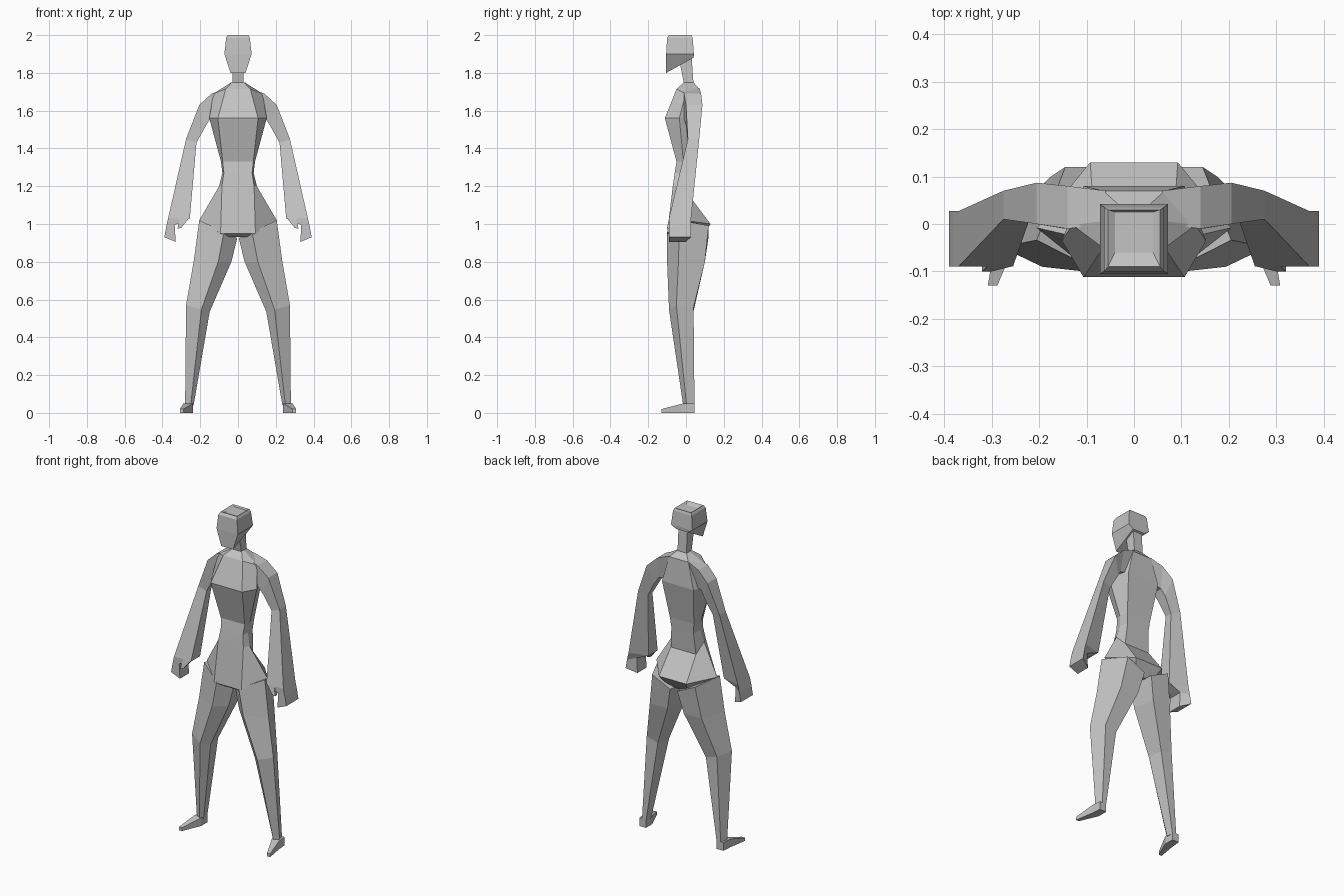
import bpy
import bmesh

cube = bpy.data.objects.get("Cube")
if cube:
    bpy.data.objects.remove(cube, do_unlink=True)

grey = bpy.data.materials.new("plain grey")
grey.use_nodes = True
tone = (0.55, 0.55, 0.55, 1)
grey.diffuse_color = tone
grey.node_tree.nodes["Principled BSDF"].inputs["Base Color"].default_value = tone


def blend(start, end, share):
    return start + (end - start) * share


def loft(name, rings, mirrored=False):
    """Skin closed rings of equal length, cap both ends, keep flat faces."""
    bm = bmesh.new()
    loops = [[bm.verts.new(point) for point in ring] for ring in rings]
    count = len(loops[0])
    for low, high in zip(loops, loops[1:]):
        for i in range(count):
            j = (i + 1) % count
            bm.faces.new((low[i], low[j], high[j], high[i]))
    bm.faces.new(reversed(loops[0]))
    bm.faces.new(loops[-1])
    bmesh.ops.recalc_face_normals(bm, faces=bm.faces)
    mesh = bpy.data.meshes.new(name)
    bm.to_mesh(mesh)
    bm.free()
    mesh.materials.append(grey)
    obj = bpy.data.objects.new(name, mesh)
    bpy.context.collection.objects.link(obj)
    if mirrored:
        modifier = obj.modifiers.new("mirror", "MIRROR")
        modifier.use_mirror_merge = False


def symmetric(half):
    """Complete a left half ring, listed front to back, with its right half."""
    return half + [(-x, y, z) for x, y, z in reversed(half)]


def body_section(z, width, front, back, panel=0.75, front_drop=0, back_drop=0):
    """Six-sided slice: flat front and back panels with a ridge on each side."""
    return symmetric([
        (width * panel, front, z - front_drop),
        (width, blend(front, back, 0.4), z),
        (width * panel, back, z - back_drop),
    ])


def box_section(z, width, front, back, rise=0):
    """Four-sided slice whose back edge may sit higher than its front."""
    return symmetric([(width, front, z), (width, back, z + rise)])


def arm_section(outer, inner, front, back):
    """Four-sided slice between an outer and an inner (x, z) edge."""
    (out_x, out_z), (in_x, in_z) = outer, inner
    inner_back = blend(front, back, 0.75)
    return [(out_x, front, out_z), (out_x, back, out_z),
            (in_x, inner_back, in_z), (in_x, front, in_z)]


def leg_section(z, inner, outer, front, back, tilt=0):
    """Five-sided slice with a front ridge, rising outward by the tilt."""
    side = blend(front, back, 0.3)
    corners = [(0.35, front), (1, side), (0.7, back), (0.1, back), (0, side)]
    return [(blend(inner, outer, share), y, z + tilt * share)
            for share, y in corners]


def foot_section(y, center, width, height):
    left, right = center - width / 2, center + width / 2
    return [(left, y, 0), (right, y, 0), (right, y, height), (left, y, height)]


# Torso, from crotch to the base of the neck
loft("torso", [
    body_section(z=0.93, width=0.08, front=-0.07, back=0.08),
    body_section(z=1.02, width=0.205, front=-0.1, back=0.13, panel=0.45,
                 front_drop=0.07, back_drop=0.02),
    body_section(z=1.2, width=0.1, front=-0.07, back=0.025, panel=0.85,
                 back_drop=0.06),
    body_section(z=1.27, width=0.083, front=-0.06, back=0.035, panel=0.9),
    body_section(z=1.33, width=0.09, front=-0.05, back=0.04, panel=0.9),
    body_section(z=1.56, width=0.152, front=-0.112, back=0.08, panel=0.7),
    body_section(z=1.69, width=0.13, front=-0.05, back=0.07, panel=0.5,
                 front_drop=-0.025, back_drop=-0.025),
    body_section(z=1.75, width=0.035, front=-0.01, back=0.04, panel=0.9),
])

# Neck
loft("neck", [
    box_section(z=1.74, width=0.03, front=-0.01, back=0.04),
    box_section(z=1.84, width=0.03, front=-0.03, back=0.03, rise=0.04),
])

# Head: wedge jaw, box skull and a shallow sunken crown
loft("head", [
    box_section(z=1.8, width=0.04, front=-0.105, back=0.04, rise=0.08),
    box_section(z=1.9, width=0.072, front=-0.105, back=0.042),
    box_section(z=1.985, width=0.063, front=-0.1, back=0.035),
    box_section(z=2, width=0.055, front=-0.09, back=0.03),
    box_section(z=1.99, width=0.04, front=-0.06, back=0.025),
])

# Arm, from shoulder to wrist
loft("arm", [
    arm_section(outer=(0.06, 1.72), inner=(0.08, 1.58), front=0, back=0.07),
    arm_section(outer=(0.14, 1.69), inner=(0.145, 1.56), front=-0.01, back=0.08),
    arm_section(outer=(0.205, 1.63), inner=(0.17, 1.52), front=0, back=0.087),
    arm_section(outer=(0.275, 1.45), inner=(0.22, 1.43), front=0.01, back=0.07),
    arm_section(outer=(0.37, 1.03), inner=(0.255, 1.03), front=-0.09, back=0.027),
], mirrored=True)

# Hand, narrowing below the wrist
loft("hand", [
    arm_section(outer=(0.37, 1.03), inner=(0.255, 1.03), front=-0.09, back=0.027),
    arm_section(outer=(0.38, 0.985), inner=(0.335, 0.995), front=-0.09, back=0.027),
    arm_section(outer=(0.39, 0.93), inner=(0.33, 0.905), front=-0.09, back=0.027),
], mirrored=True)

# Thumb, a small wedge pointing down from the wrist
loft("thumb", [
    arm_section(outer=(0.31, 1.03), inner=(0.26, 1.03), front=-0.09, back=-0.05),
    arm_section(outer=(0.32, 0.975), inner=(0.3, 0.98), front=-0.1, back=-0.08),
], mirrored=True)

# Leg, from hip to ankle
loft("leg", [
    leg_section(z=0.925, inner=0.004, outer=0.205, front=-0.1, back=0.12, tilt=0.095),
    leg_section(z=0.8, inner=0.035, outer=0.235, front=-0.1, back=0.1),
    leg_section(z=0.535, inner=0.15, outer=0.275, front=-0.09, back=0.04, tilt=0.035),
    leg_section(z=0.04, inner=0.235, outer=0.28, front=-0.015, back=0.045),
], mirrored=True)

# Foot, from heel to the outward-pointing toe
loft("foot", [
    foot_section(y=0.045, center=0.262, width=0.045, height=0.05),
    foot_section(y=-0.015, center=0.264, width=0.05, height=0.05),
    foot_section(y=-0.13, center=0.298, width=0.02, height=0.02),
], mirrored=True)
